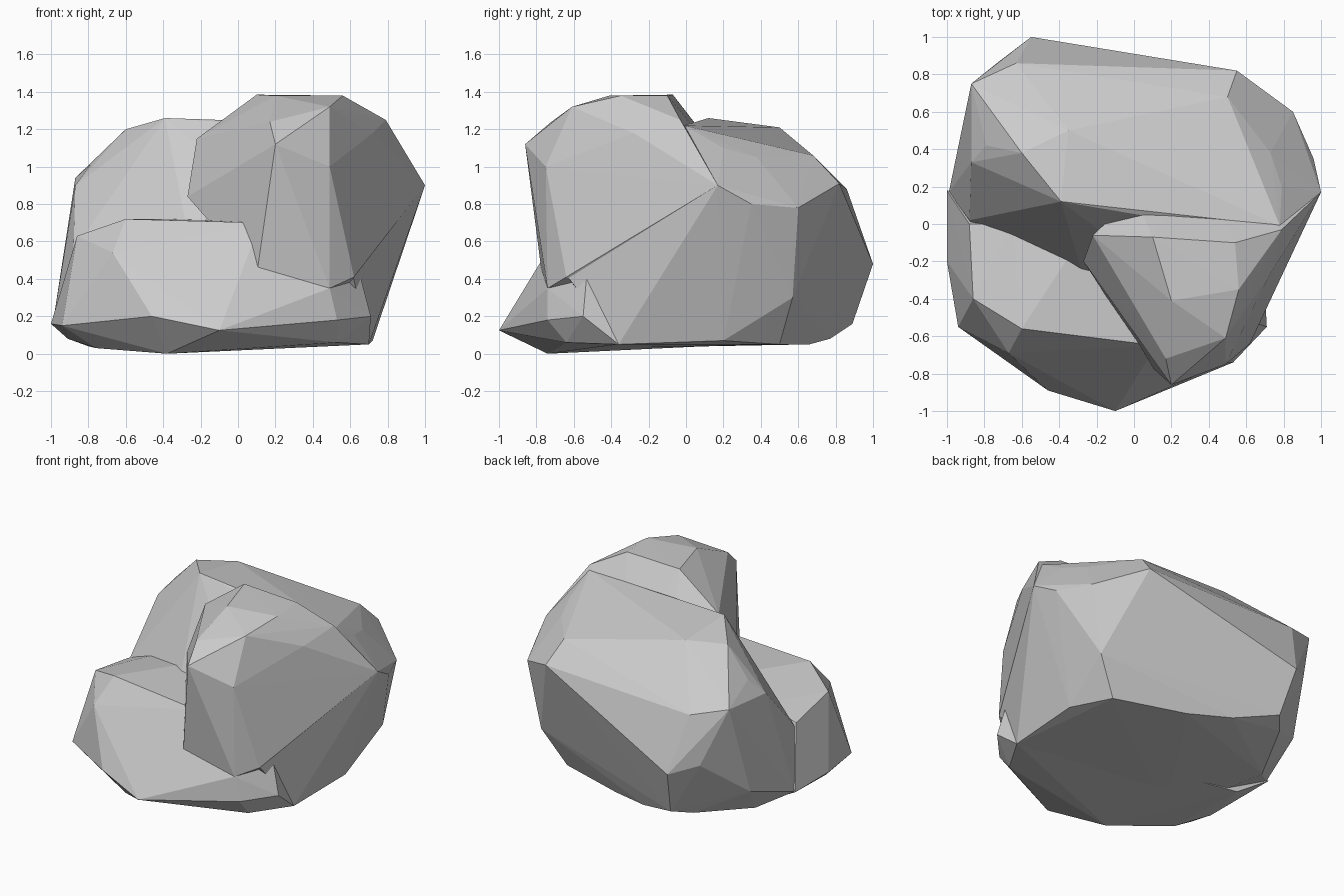
import bpy, bmesh


def hull(name, points):
    """Faceted stone lobe: the convex hull of a few corner points."""
    bm = bmesh.new()
    for p in points:
        bm.verts.new(p)
    res = bmesh.ops.convex_hull(bm, input=bm.verts)
    loose = {e for k in ("geom_interior", "geom_unused") for e in res[k]
             if isinstance(e, bmesh.types.BMVert)}
    bmesh.ops.delete(bm, geom=list(loose), context='VERTS')
    bmesh.ops.recalc_face_normals(bm, faces=bm.faces)
    mesh = bpy.data.meshes.new(name)
    bm.to_mesh(mesh)
    bm.free()
    obj = bpy.data.objects.new(name, mesh)
    bpy.context.collection.objects.link(obj)
    return obj


# Large rear mass
rock = hull("boulder", [
    # crown
    (-.39, .12, 1.26), (-.60, .38, 1.20), (-.35, .50, 1.21),
    (.12, .45, 1.17), (.50, .68, 1.06), (.73, .38, 1.05), (-.79, .42, 1.01),
    (.78, -.01, 1.22), (.20, .02, 1.22), (.79, .20, 1.10),
    # rim around the back
    (-.87, .75, .94), (-.63, .86, .88), (.55, .82, .91), (.85, .60, .78),
    (.96, .35, .80), (1, .17, .90), (-.87, .33, .90), (-.55, 1, .48),
    (-.72, .87, .54),
    # crease side
    (-.88, .02, .55), (-.55, -.03, .70), (-.28, -.25, .70),
    (.615, -.635, .415),
    # foot
    (-.99, .17, .16), (-.87, .60, .50), (-.90, .55, .28), (-.60, .77, .13),
    (-.50, .89, .16), (-.20, .77, .08), (.10, .66, .05), (.60, .50, .05),
    (.76, .57, .30), (.72, .20, .07), (.70, -.36, .05), (-.60, -.40, .03),
    (-.80, .35, .06),
])

# Tall shoulder at front right
shoulder = hull("right_shoulder", [
    (.20, -.41, 1.38), (.10, -.07, 1.385), (.54, -.10, 1.38),
    (.56, -.35, 1.38), (.17, -.72, 1.24), (.49, -.61, 1.32),
    (.20, -.86, 1.12), (.49, -.75, 1.0), (.72, -.28, 1.18),
    (.79, -.03, 1.25), (1, .17, .90), (0, .15, 1.10), (-.22, -.06, 1.15),
    (-.03, -.50, .96), (-.27, -.20, .84), (.13, -.75, .70),
    (.10, -.77, .42), (.49, -.74, .35), (.62, -.64, .41),
    (.50, -.30, .20), (.30, .30, .90),
])

# Low ledge at front left, running along the foot
ledge = hull("left_ledge", [
    (-.86, -.40, .63), (-.60, -.56, .72), (-.12, -.62, .69), (.12, -.65, .70),
    (-.67, -.69, .54), (-.88, 0, .56), (-.65, 0, .65), (-.30, -.10, .72),
    (-.46, -.89, .20), (-.10, -1, .125), (-.94, -.55, .15),
    (-1, -.20, .16), (-1, .18, .16), (.49, -.74, .35), (.53, -.74, .18),
    (.65, -.53, .43), (.71, -.55, .20), (.53, -.64, .06), (.70, -.36, .05),
    (-.38, -.74, 0), (-.76, -.50, .03), (-.91, -.30, .08), (-.80, .10, .04),
    (.50, -.20, .06),
])

# Fuse the lobes into one stone
for lobe in (shoulder, ledge):
    mod = rock.modifiers.new("fuse", 'BOOLEAN')
    mod.operation = 'UNION'
    mod.solver = 'EXACT'
    mod.object = lobe
    bpy.context.view_layer.objects.active = rock
    bpy.ops.object.modifier_apply(modifier=mod.name)
    bpy.data.objects.remove(lobe)
